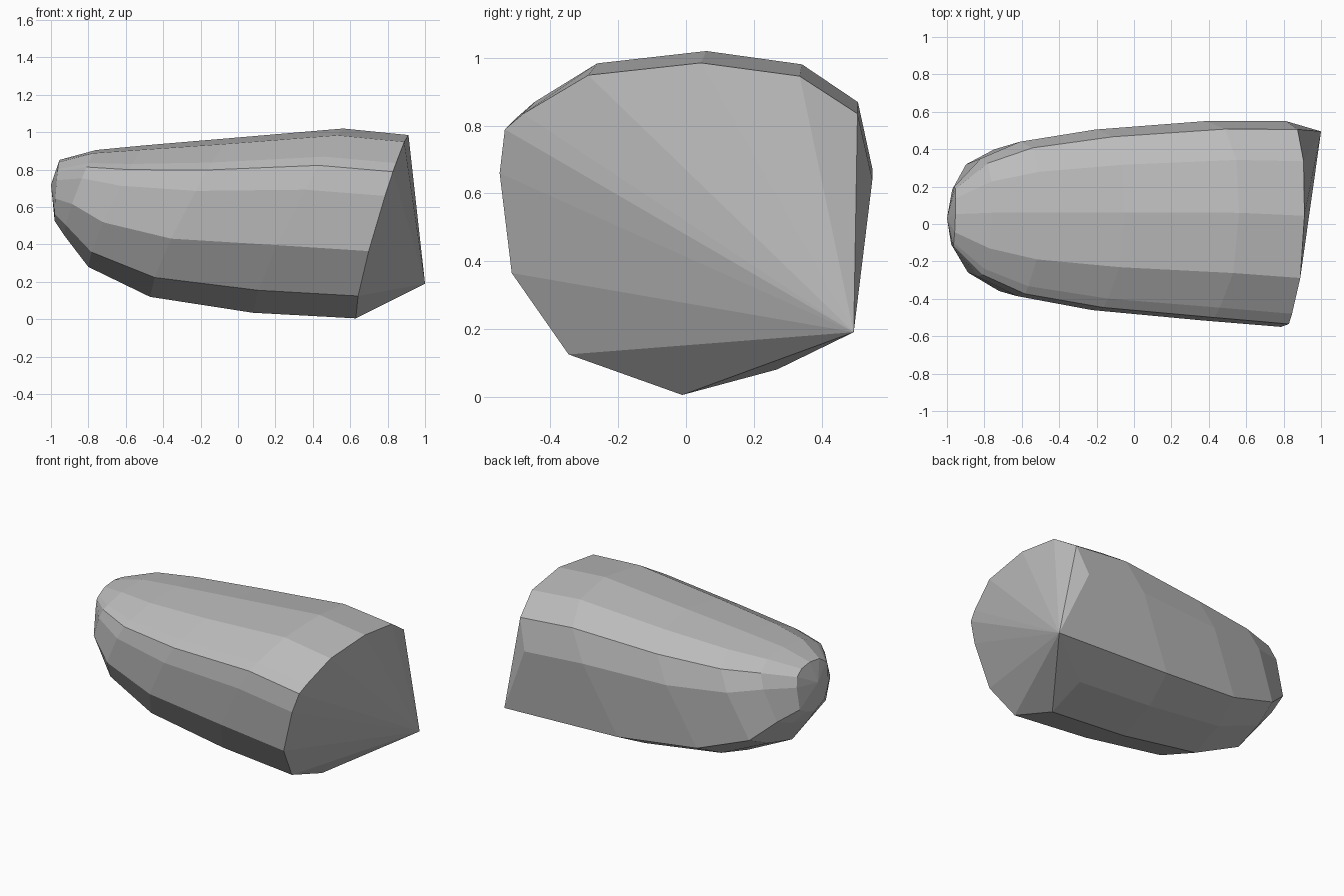
import bpy, bmesh

if "Cube" in bpy.data.objects:
    bpy.data.objects.remove(bpy.data.objects["Cube"])

# One grey for the whole body
grey = bpy.data.materials.new("plain grey")
grey.diffuse_color = (0.5, 0.5, 0.5, 1)
grey.use_nodes = True
grey.node_tree.nodes["Principled BSDF"].inputs["Base Color"].default_value = grey.diffuse_color

# Cross-section: (y as a share of half width, height share 0..1)
SECTION = [(-.02, 0), (-.63, .122), (-.935, .367), (-1, .668), (-.972, .80), (-.873, .847),
           (-.525, .963), (.08, 1), (.61, .96), (.92, .847), (1, .648), (.90, .189), (.49, .077)]
TIP = 11  # section corner pulled out to a point at the cut end

# Stations: x at bottom, x at top, z bottom, z top, y min, y max
STATIONS = [(.63, .91, .005, .985, -.55, .55),
            (.08, .56, .035, 1.02, -.515, .55),
            (-.47, -.05, .12, .968, -.46, .505),
            (-.80, -.50, .28, .93, -.385, .44),
            (-.93, -.76, .45, .905, -.28, .35),
            (-.98, -.955, .525, .852, -.12, .20)]


def ring(bm, xb, xt, zb, zt, y0, y1):
    """One tilted cross-section of the body."""
    mid, half = (y0 + y1) / 2, (y1 - y0) / 2
    return [bm.verts.new((xb + (xt - xb) * t ** 1.2 + .03 * half * y,
                          mid + half * y, zb + (zt - zb) * t)) for y, t in SECTION]


bm = bmesh.new()
rings = [ring(bm, *s) for s in STATIONS]
n = len(SECTION)
tip = rings[0][TIP]
tip.co.x = 1.0

# Long sides
for a, b in zip(rings, rings[1:]):
    for i in range(n):
        j = (i + 1) % n
        bm.faces.new((a[i], a[j], b[j], b[i]))

# Cut end fans out from the pulled corner
for k in range(1, n - 1):
    bm.faces.new((tip, rings[0][(TIP + k) % n], rings[0][(TIP + k + 1) % n]))

# Rounded end closes on a shallow pole
pole = bm.verts.new((-1, .03, .72))
for i in range(n):
    bm.faces.new((rings[-1][i], rings[-1][(i + 1) % n], pole))

bmesh.ops.recalc_face_normals(bm, faces=bm.faces)
mesh = bpy.data.meshes.new("rounded_body")
bm.to_mesh(mesh)
bm.free()
mesh.materials.append(grey)
bpy.context.collection.objects.link(bpy.data.objects.new("rounded_body", mesh))
